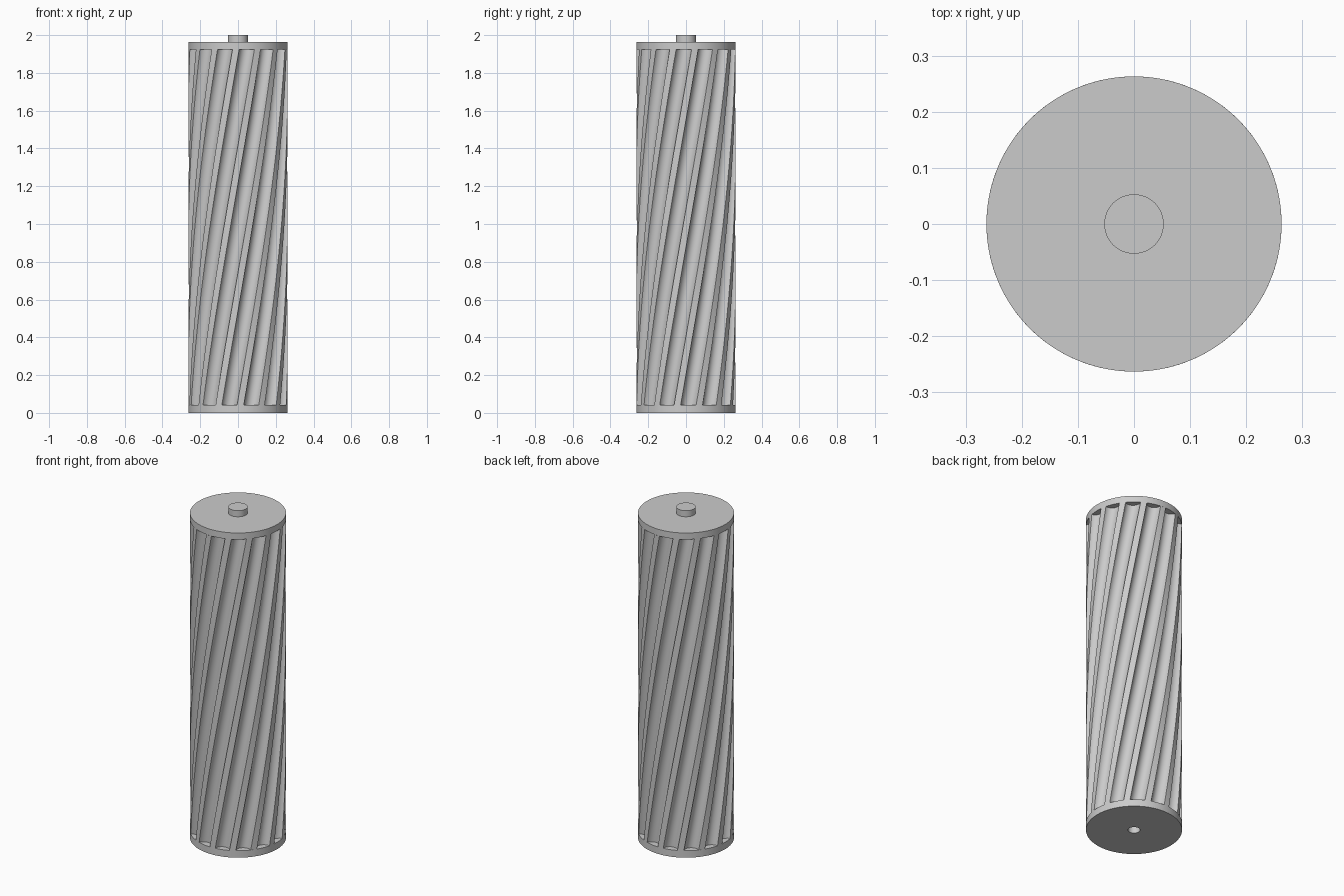
import bpy
import bmesh
from math import sin, cos, pi, radians

default = bpy.data.objects.get("Cube")
if default:
    bpy.data.objects.remove(default, do_unlink=True)

RADIUS, FLUTES = 0.263, 14
BOTTOM, TOP = 0.042, 1.924      # height range of the flutes
BODY_TOP, PIN_TOP = 1.963, 2.0
HALF_WIDTH = 0.157              # half the angle of one flute
DEPTH = 0.038
START, TWIST = -pi / 2 - 0.175, 1.253    # flute angle at the bottom, turn to the top

grey = bpy.data.materials.new("plain_grey")
grey.use_nodes = True
grey.diffuse_color = (0.6, 0.6, 0.6, 1)
grey.node_tree.nodes["Principled BSDF"].inputs["Base Color"].default_value = grey.diffuse_color


def finish(name, bm):
    """Turn a bmesh into a smooth object with sharp edges."""
    bmesh.ops.recalc_face_normals(bm, faces=bm.faces)
    mesh = bpy.data.meshes.new(name)
    bm.to_mesh(mesh)
    bm.free()
    obj = bpy.data.objects.new(name, mesh)
    mesh.materials.append(grey)
    bpy.context.collection.objects.link(obj)
    bpy.ops.object.select_all(action='DESELECT')
    obj.select_set(True)
    bpy.context.view_layer.objects.active = obj
    bpy.ops.object.shade_smooth_by_angle(angle=radians(30))


def lathe(name, profile, steps=120):
    """Spin a (radius, height) profile about the z axis."""
    bm = bmesh.new()
    verts = [bm.verts.new((r, 0, z)) for r, z in profile]
    edges = [bm.edges.new(pair) for pair in zip(verts, verts[1:])]
    bmesh.ops.spin(bm, geom=verts + edges, cent=(0, 0, 0), axis=(0, 0, 1),
                   angle=2 * pi, steps=steps, use_merge=True)
    bmesh.ops.remove_doubles(bm, verts=bm.verts, dist=1e-5)
    finish(name, bm)


def flute_section(steps=12):
    """Polar outline: round hollows with narrow lands between them."""
    pitch = 2 * pi / FLUTES
    outline = []
    for k in range(FLUTES):
        centre = START + k * pitch
        for i in range(steps + 1):
            phi = pi * (i / steps - 0.5)
            outline.append((centre + HALF_WIDTH * sin(phi), RADIUS - DEPTH * cos(phi)))
        outline.append((centre + pitch / 2, RADIUS))
    return outline


def fluted_core(name, levels=64):
    """Sweep the outline upwards while turning it."""
    bm = bmesh.new()
    section, rings = flute_section(), []
    for j in range(levels + 1):
        t = j / levels
        z = BOTTOM + t * (TOP - BOTTOM)
        rings.append([bm.verts.new((r * cos(a + t * TWIST), r * sin(a + t * TWIST), z))
                      for a, r in section])
    n = len(section)
    for low, high in zip(rings, rings[1:]):
        for i in range(n):
            k = (i + 1) % n
            bm.faces.new((low[i], low[k], high[k], high[i]))
    finish(name, bm)


# Twisted roller body
fluted_core("fluted_body")

# Bottom rim with a small axle socket
lathe("bottom_rim", [(0, 0.09), (0.033, 0.09), (0.033, 0), (RADIUS, 0),
                     (RADIUS, BOTTOM), (0.15, BOTTOM)])

# Top rim and its axle pin
lathe("top_rim", [(0, TOP), (RADIUS, TOP), (RADIUS, BODY_TOP), (0, BODY_TOP)])
lathe("axle_pin", [(0.053, BODY_TOP), (0.053, PIN_TOP), (0, PIN_TOP)], 64)
